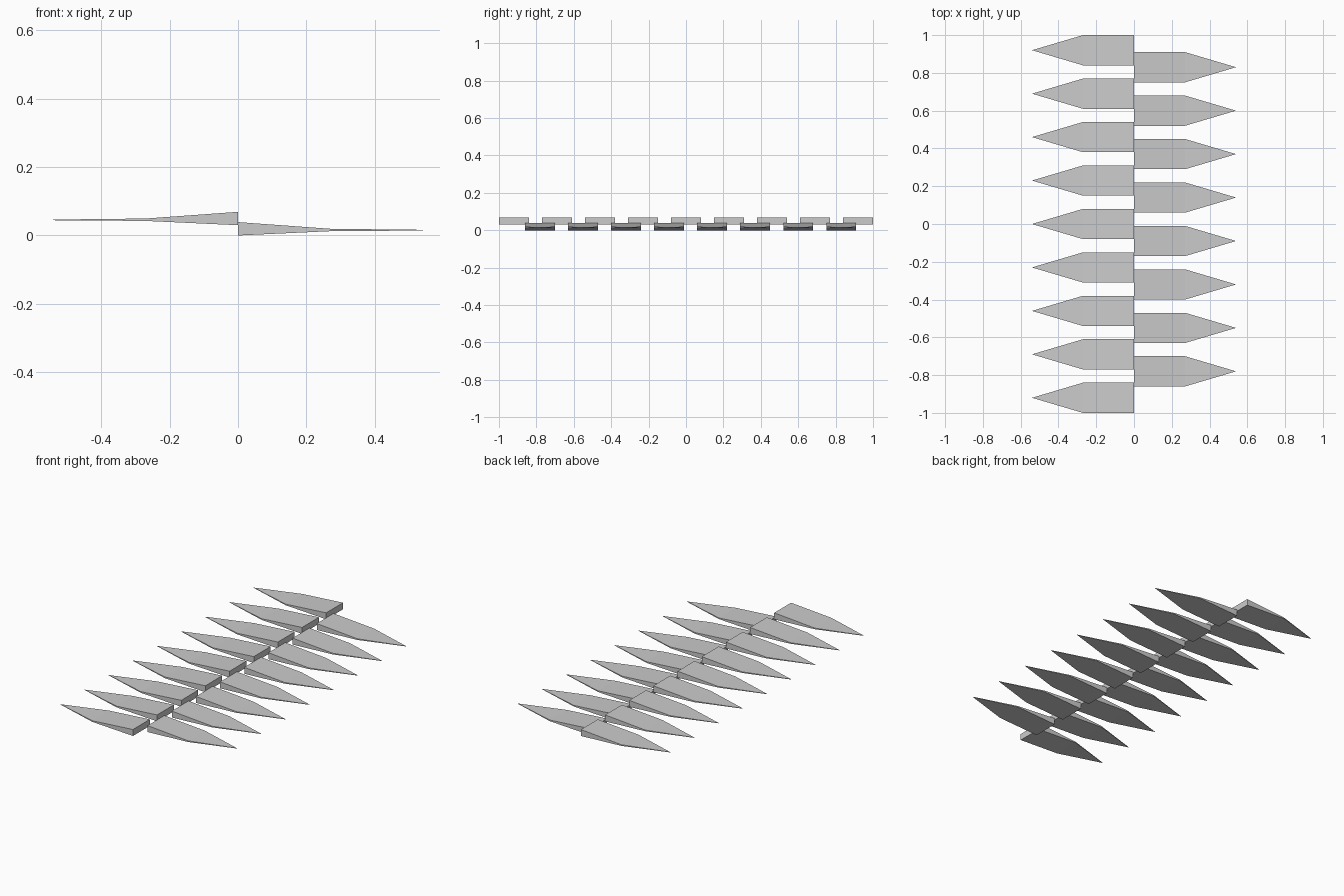
import bpy

if "Cube" in bpy.data.objects:
    bpy.data.objects.remove(bpy.data.objects["Cube"])

PITCH = 0.23
HALF_W = 0.08


def blade(name, side, y, z):
    """Tapered blade: thick root at x=0, thin shoulder, pointed tip."""
    sections = [(0.0, 0.0, 0.039), (0.27, 0.0125, 0.0195)]
    verts = []
    for x, lo, hi in sections:
        for dy, dz in ((-HALF_W, lo), (HALF_W, lo), (HALF_W, hi), (-HALF_W, hi)):
            verts.append((side * x, y + dy, z + dz))
    # tip edge, almost a point
    verts += [(side * 0.54, y, z + 0.0145), (side * 0.54, y, z + 0.0165)]
    faces = [(3, 2, 1, 0)]
    faces += [(i, (i + 1) % 4, (i + 1) % 4 + 4, i + 4) for i in range(4)]
    faces += [(4, 5, 8), (6, 7, 9), (5, 6, 9, 8), (7, 4, 8, 9)]
    if side < 0:
        faces = [f[::-1] for f in faces]
    mesh = bpy.data.meshes.new(name)
    mesh.from_pydata(verts, [], faces)
    mesh.update()
    obj = bpy.data.objects.new(name, mesh)
    bpy.context.collection.objects.link(obj)


# upper row pointing left
for i in range(9):
    blade(f"left_blade_{i + 1}", -1, (i - 4) * PITCH, 0.03)

# lower row pointing right, staggered between the left blades
for i in range(8):
    blade(f"right_blade_{i + 1}", 1, 0.025 + (i - 3.5) * PITCH, 0.0)
